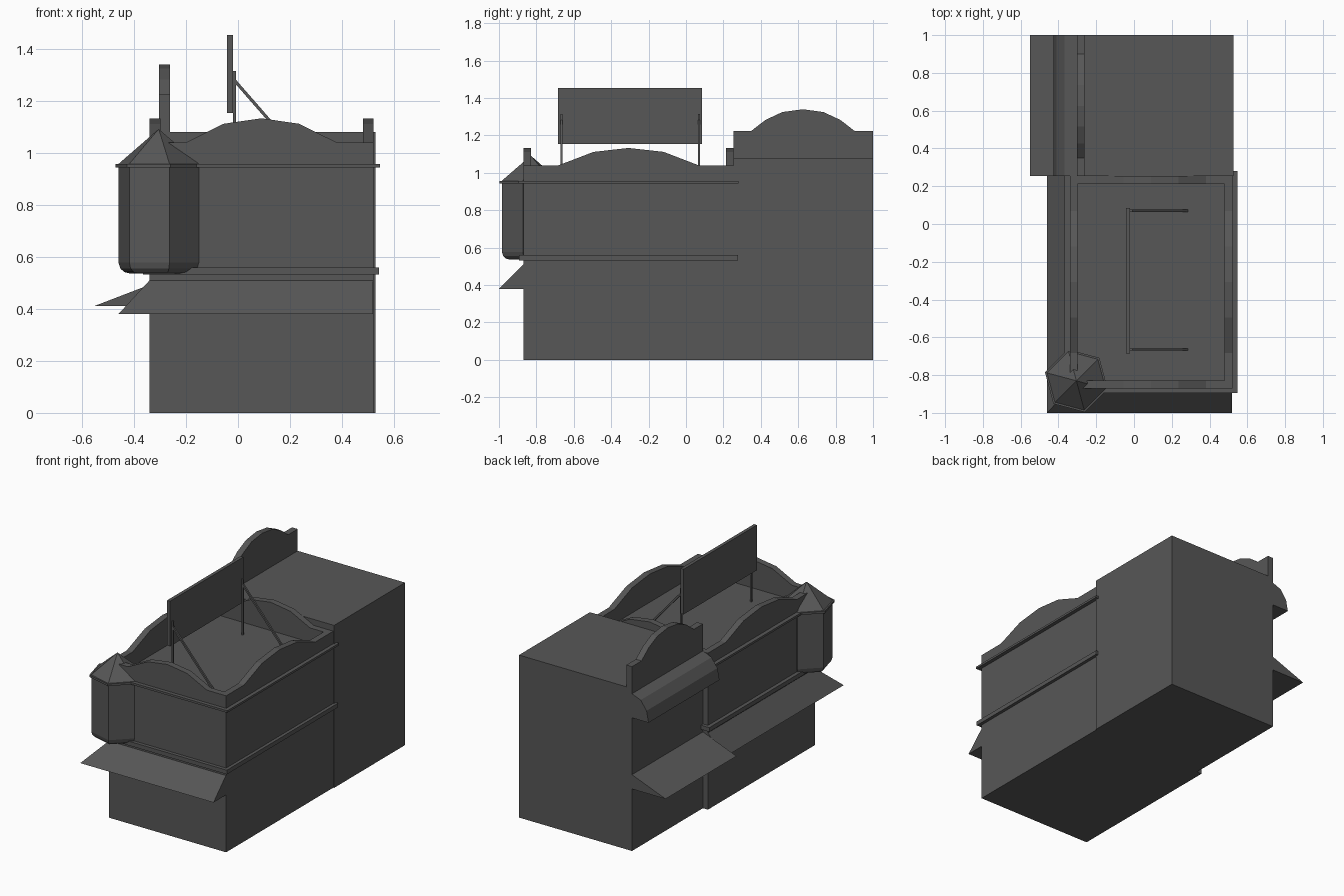
import bpy, bmesh, math

if "Cube" in bpy.data.objects:
    bpy.data.objects.remove(bpy.data.objects["Cube"])

# Dark grey finish shared by every part
DARK = bpy.data.materials.new("dark_grey")
DARK.diffuse_color = (0.095, 0.095, 0.095, 1)
DARK.use_nodes = True
DARK.node_tree.nodes["Principled BSDF"].inputs["Base Color"].default_value = DARK.diffuse_color


def make(name, verts, faces):
    me = bpy.data.meshes.new(name)
    me.from_pydata([tuple(v) for v in verts], [], faces)
    bm = bmesh.new()
    bm.from_mesh(me)
    bmesh.ops.recalc_face_normals(bm, faces=bm.faces)
    bm.to_mesh(me)
    bm.free()
    me.materials.append(DARK)
    ob = bpy.data.objects.new(name, me)
    bpy.context.collection.objects.link(ob)
    return ob


def loft(name, rings, loop=False):
    """Skin equal-sized rings; cap the ends, or join last to first if loop."""
    n, m = len(rings[0]), len(rings)
    verts = [v for r in rings for v in r]
    faces = []
    for k in range(m if loop else m - 1):
        a, b = k * n, (k + 1) % m * n
        faces += [(a + i, a + (i + 1) % n, b + (i + 1) % n, b + i) for i in range(n)]
    if not loop:
        faces += [tuple(range(n)), tuple(range((m - 1) * n, m * n))]
    return make(name, verts, faces)


def rect(x0, x1, y0, y1, z):
    return [(x0, y0, z), (x1, y0, z), (x1, y1, z), (x0, y1, z)]


def box(name, x0, x1, y0, y1, z0, z1):
    return loft(name, [rect(x0, x1, y0, y1, z0), rect(x0, x1, y0, y1, z1)])


def frame(name, x0, x1, y0, y1, t, z0, z1):
    inner = (x0 + t, x1 - t, y0 + t, y1 - t)
    outer = (x0, x1, y0, y1)
    return loft(name, [rect(*outer, z0), rect(*outer, z1),
                       rect(*inner, z1), rect(*inner, z0)], loop=True)


def slab_x(name, profile, x0, x1):
    """Extrude a (y, z) profile along x."""
    return loft(name, [[(x, y, z) for y, z in profile] for x in (x0, x1)])


def slab_y(name, profile, y0, y1):
    """Extrude an (x, z) profile along y."""
    return loft(name, [[(x, y, z) for x, z in profile] for y in (y0, y1)])


# Main volumes
ROOF = 0.945
X0, X1, Y0, Y1 = -0.34, 0.522, -0.87, 0.255
box("front_building", X0, X1, Y0, Y1, 0, ROOF)
box("rear_building", -0.303, 0.528, Y1, 1.0, 0, 1.08)

# Wavy parapets around the front roof
T = 0.042


def wave(a, b, c, half):
    pts = [(-1, 1.04), (-0.5, 1.112), (0, 1.133), (0.5, 1.112), (1, 1.04)]
    return ([(a, 0.93), (a, 1.04)] + [(c + u * half, z) for u, z in pts]
            + [(b, 1.04), (b, 0.93)])


for side, x in (("left", X0), ("right", X1 - T)):
    slab_x(side + "_parapet", wave(Y0, Y1, -0.307, 0.375), x, x + T)
for side, y in (("front", Y0), ("back", Y1 - T)):
    slab_y(side + "_parapet", wave(X0 + T, X1 - T, 0.09, 0.29), y, y + T)

# Cornice bands
frame("upper_cornice", -0.367, 0.547, -0.895, 0.28, 0.04, 0.943, 0.957)
frame("lower_cornice", -0.365, 0.543, -0.893, 0.277, 0.04, 0.532, 0.56)

# Corner awning wrapping front and left walls, mitred at the corner
path = [((X1 - 0.002, Y0), (X1 - 0.002, -1.0)),
        ((X0, Y0), (-0.46, -1.0)),
        ((X0, Y1), (-0.46, Y1))]
loft("corner_awning", [[(*w, 0.51), (*o, 0.38), (*w, 0.38)] for w, o in path])

# Rear building: side awning, curved canopy, arched gable
slab_y("rear_awning", [(-0.303, 0.507), (-0.55, 0.412), (-0.303, 0.412)], Y1, 1.0)
slab_y("curved_canopy", [(-0.303, 1.045), (-0.367, 1.02), (-0.41, 0.96),
                         (-0.425, 0.885), (-0.303, 0.885)], Y1, 1.0)
arch = [(-0.275, 1.225), (-0.2, 1.283), (-0.11, 1.325), (0, 1.34),
        (0.11, 1.325), (0.2, 1.283), (0.275, 1.225)]
slab_x("rear_gable", [(Y1, 1.07), (Y1, 1.225)] + [(0.625 + u, z) for u, z in arch]
       + [(1.0, 1.225), (1.0, 1.07)], -0.303, -0.261)


# Hexagonal corner turret
def hexagon(r, z):
    return [(-0.305 + r * math.cos(math.radians(45 + 60 * k)),
             -0.83 + r * math.sin(math.radians(45 + 60 * k)), z) for k in range(6)]


loft("turret_body", [hexagon(r, z) for r, z in
                     ((0.115, 0.536), (0.138, 0.542), (0.153, 0.556), (0.16, 0.578), (0.16, 0.945))])
loft("turret_cornice", [hexagon(0.172, 0.943), hexagon(0.172, 0.957)])
make("turret_roof", hexagon(0.162, 0.956) + [(-0.305, -0.83, 1.092)],
     [(i, (i + 1) % 6, 6) for i in range(6)] + [tuple(range(6))])

# Roof billboard with posts and braces
box("billboard", -0.042, -0.02, -0.685, 0.085, 1.153, 1.453)
for side, y in (("front", -0.665), ("back", 0.07)):
    box(side + "_post", -0.02, -0.008, y - 0.006, y + 0.006, ROOF - 0.01, 1.315)
    slab_y(side + "_brace", [(-0.012, 1.268), (-0.012, 1.286), (0.29, ROOF - 0.005),
                             (0.274, ROOF - 0.005)], y - 0.006, y + 0.006)
